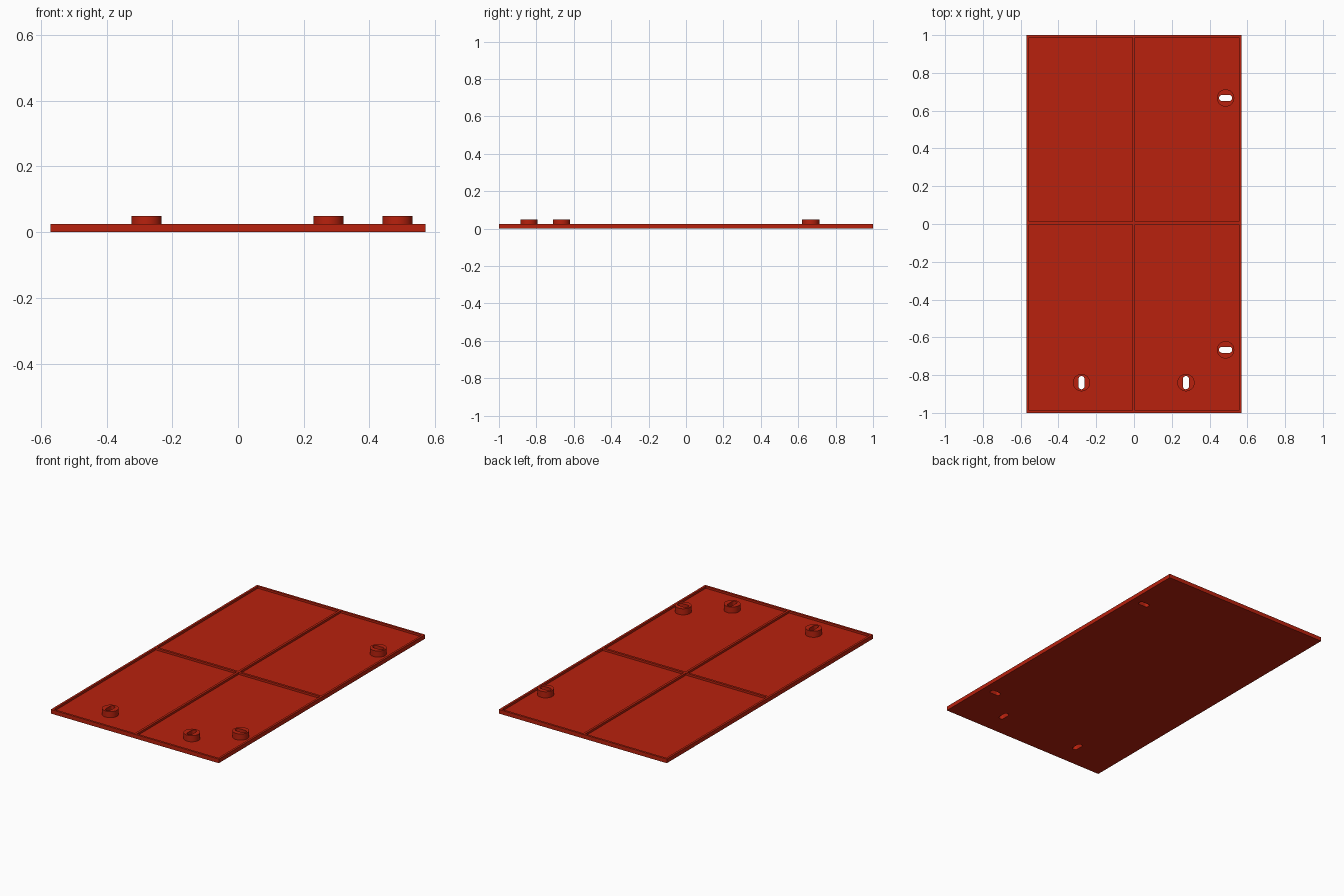
import bpy, bmesh, math
from mathutils import Matrix, Vector

cube = bpy.data.objects.get("Cube")
if cube:
    bpy.data.objects.remove(cube, do_unlink=True)

HALF_X, HALF_Y, RIM_TOP, FLOOR_TOP = 0.57, 1.0, 0.025, 0.0125
RIM = 0.013
BOSS_R, BOSS_TOP = 0.046, 0.05
SLOT_R, SLOT_HALF = 0.016, 0.019

red = bpy.data.materials.new("red plastic")
red.use_nodes = True
colour = (0.48, 0.015, 0.004, 1)
red.diffuse_color = colour
red.node_tree.nodes["Principled BSDF"].inputs["Base Color"].default_value = colour


def prism(name, outline, z0, z1):
    """Extrude a flat outline between two heights."""
    bm = bmesh.new()
    face = bm.faces.new([bm.verts.new((x, y, z0)) for x, y in outline])
    top = bmesh.ops.extrude_face_region(bm, geom=[face])["geom"]
    bmesh.ops.translate(bm, vec=(0, 0, z1 - z0),
                        verts=[v for v in top if isinstance(v, bmesh.types.BMVert)])
    bmesh.ops.recalc_face_normals(bm, faces=bm.faces)
    mesh = bpy.data.meshes.new(name)
    bm.to_mesh(mesh)
    bm.free()
    mesh.materials.append(red)
    obj = bpy.data.objects.new(name, mesh)
    bpy.context.collection.objects.link(obj)
    return obj


def box(name, x0, x1, y0, y1, z0, z1):
    return prism(name, [(x0, y0), (x1, y0), (x1, y1), (x0, y1)], z0, z1)


def round_outline(cx, cy, r, stretch=0, angle=0, n=32):
    """Circle, or a slot when its two halves are pulled apart."""
    turn = Matrix.Rotation(angle, 2)
    points = []
    for side in (1, -1):
        for i in range(n // 2 + (1 if stretch else 0)):
            a = math.pi * i / (n // 2) - math.pi / 2
            p = turn @ Vector((side * (r * math.cos(a) + stretch), side * r * math.sin(a)))
            points.append((cx + p.x, cy + p.y))
    return points


def cut(target, cutter):
    cutter.hide_render = True
    mod = target.modifiers.new("cut", "BOOLEAN")
    mod.operation, mod.solver, mod.object = "DIFFERENCE", "EXACT", cutter
    bpy.context.view_layer.objects.active = target
    bpy.ops.object.modifier_apply(modifier=mod.name)
    bpy.data.objects.remove(cutter, do_unlink=True)


# Panel with four shallow pockets, leaving a rim and a cross of ribs
panel = box("panel", -HALF_X, HALF_X, -HALF_Y, HALF_Y, 0, RIM_TOP)
for x0, x1 in ((-HALF_X + RIM, -0.008), (0.006, HALF_X - RIM)):
    for y0, y1 in ((-HALF_Y + RIM, -0.002), (0.012, HALF_Y - RIM)):
        cut(panel, box("pocket", x0, x1, y0, y1, FLOOR_TOP, 0.1))

# Round bosses with slots cut right through boss and panel
bosses = [("front_left_boss", 0.275, -0.84, math.pi / 2),
          ("front_right_boss", -0.278, -0.84, math.pi / 2),
          ("side_front_boss", 0.485, -0.666, 0),
          ("side_back_boss", 0.485, 0.667, 0)]
for name, x, y, angle in bosses:
    boss = prism(name, round_outline(x, y, BOSS_R), FLOOR_TOP, BOSS_TOP)
    for part in (boss, panel):
        cut(part, prism("slot", round_outline(x, y, SLOT_R, SLOT_HALF, angle), -0.1, 0.2))
    bpy.ops.object.select_all(action="DESELECT")
    boss.select_set(True)
    bpy.context.view_layer.objects.active = boss
    bpy.ops.object.shade_smooth_by_angle(angle=math.radians(30))
